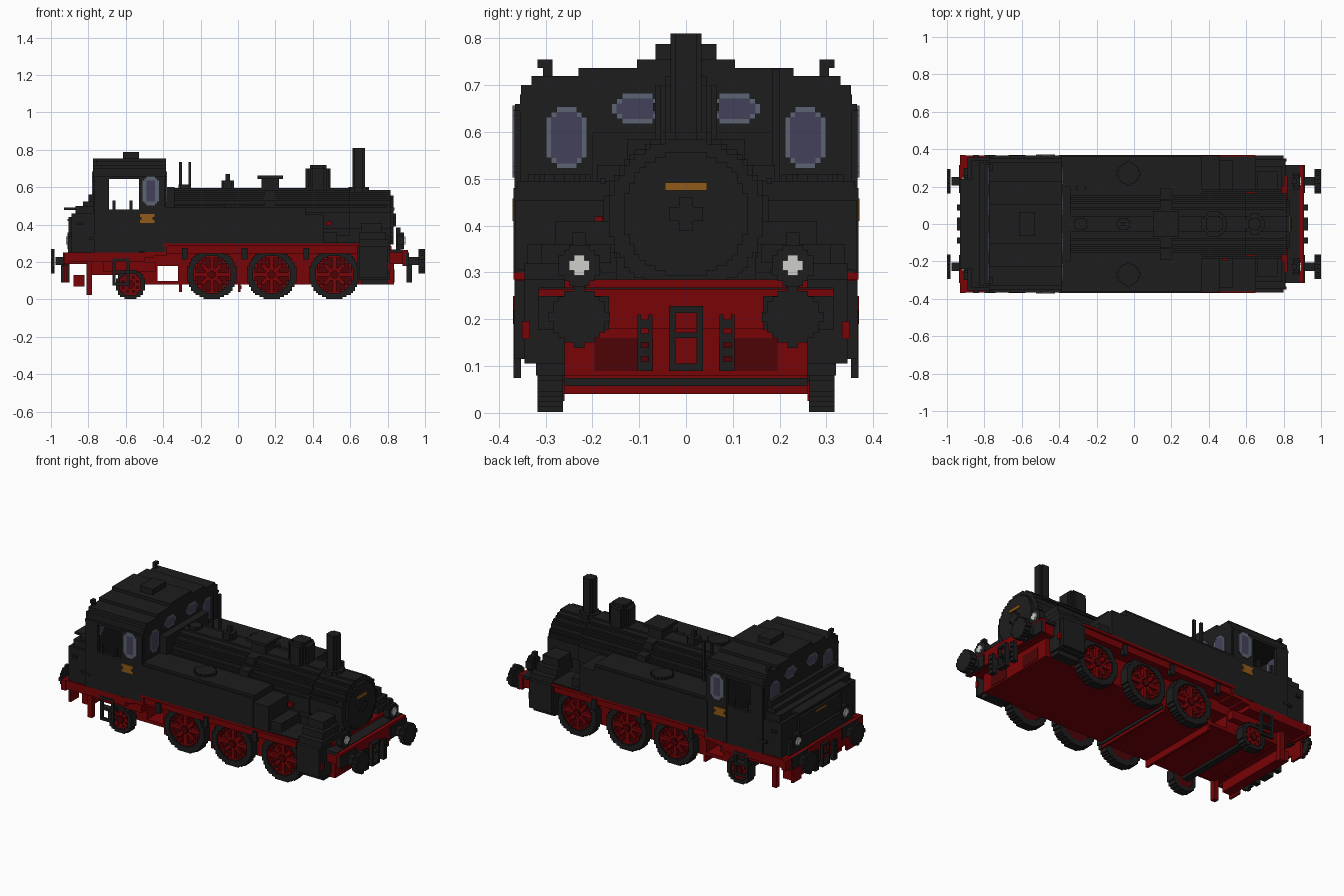
import bpy, bmesh, math
from mathutils import Vector

if "Cube" in bpy.data.objects:
    bpy.data.objects.remove(bpy.data.objects["Cube"], do_unlink=True)

V = 0.011  # edge of one stepped block


def material(name, r, g, b):
    m = bpy.data.materials.new(name)
    m.use_nodes = True
    m.diffuse_color = (r, g, b, 1)
    m.node_tree.nodes["Principled BSDF"].inputs["Base Color"].default_value = (r, g, b, 1)
    return m


BLACK, RED, DARK, GLASS, FRAME, BRASS, WHITE = range(7)
MATS = [material("black paint", .0125, .0125, .0125), material("red paint", .19, .001, .002),
        material("deep red", .075, .001, .002), material("tinted glass", .056, .052, .1),
        material("window frame", .108, .128, .17), material("brass plate", .28, .105, .009),
        material("lamp white", .62, .62, .6)]


def add_box(bm, lo, hi, mat=0):
    vs = bmesh.ops.create_cube(bm, size=1)["verts"]
    lo, hi = Vector(lo), Vector(hi)
    for v in vs:
        v.co = (lo + hi) / 2 + Vector(v.co[i] * (hi[i] - lo[i]) for i in range(3))
    for f in {f for v in vs for f in v.link_faces}:
        f.material_index = mat


def finish(name, bm, mats):
    me = bpy.data.meshes.new(name)
    bmesh.ops.recalc_face_normals(bm, faces=bm.faces)
    bm.to_mesh(me)
    bm.free()
    for m in mats:
        me.materials.append(m)
    ob = bpy.data.objects.new(name, me)
    bpy.context.collection.objects.link(ob)


def boxes(name, mat, *specs, pair=False):
    """Join boxes (x0,x1,y0,y1,z0,z1); pair repeats them on the -y side."""
    bm = bmesh.new()
    for x0, x1, y0, y1, z0, z1 in specs:
        add_box(bm, (x0, y0, z0), (x1, y1, z1))
        if pair:
            add_box(bm, (x0, -y1, z0), (x1, -y0, z1))
    finish(name, bm, [MATS[mat]])


def stepped(name, axis, d0, d1, c, half, rule):
    """Extruded block picture: rule(u, v) gives a material or None; runs are merged."""
    bm = bmesh.new()
    ax = {"x": (0, 1, 2), "y": (1, 0, 2), "z": (2, 0, 1)}[axis]
    nu, nv = (max(1, round(h / V)) for h in half)
    for j in range(-nv, nv):
        row = [rule((i + .5) * V, (j + .5) * V) for i in range(-nu, nu)] + [None]
        start = 0
        for i in range(1, len(row)):
            if row[i] != row[start]:
                if row[start] is not None:
                    lo, hi = [0] * 3, [0] * 3
                    lo[ax[0]], hi[ax[0]] = min(d0, d1), max(d0, d1)
                    lo[ax[1]], hi[ax[1]] = c[0] + (start - nu) * V, c[0] + (i - nu) * V
                    lo[ax[2]], hi[ax[2]] = c[1] + j * V, c[1] + (j + 1) * V
                    add_box(bm, lo, hi, row[start])
                start = i
    finish(name, bm, MATS)


def disc(name, axis, d0, d1, c, r, mat=BLACK):
    stepped(name, axis, d0, d1, c, (r + V, r + V),
            lambda u, v: mat if math.hypot(u, v) < r else None)


def window(name, axis, d0, d1, c, hu, hv, bu, bv):
    """Rounded pane with a frame bu wide at the sides and bv high."""
    def rule(u, v):
        du, dv = hu - abs(u), hv - abs(v)
        if du + dv < .026:
            return None
        return GLASS if du > bu and dv > bv and du + dv > bu + bv + .012 else FRAME
    stepped(name, axis, d0, d1, c, (hu, hv), rule)


# Underframe
boxes("main_frame", RED, (-.32, .82, -.26, .26, .08, .285), (-.43, -.32, -.26, .26, .18, .28),
      (-.43, -.32, -.26, .26, .08, .10), (-.58, -.43, -.26, .26, .08, .25),
      (-.78, -.58, -.26, .26, .13, .25), (-.90, -.78, -.26, .26, .19, .25))
boxes("cross_plates", RED, (-.315, -.30, -.26, .26, .04, .10), (0, .014, -.26, .26, .04, .10))
boxes("cross_bar", BLACK, (.014, .02, -.26, .26, .057, .075))
boxes("running_board", RED, (-.40, .65, .20, .368, .285, .30), (-.38, .64, .24, .355, .245, .285),
      (-.45, -.38, .24, .365, .235, .285), (-.50, -.45, .24, .365, .225, .27),
      (-.91, -.50, .24, .365, .20, .252), (-.72, -.44, .24, .30, .15, .20), pair=True)
boxes("running_board_tread", BLACK, (.40, .65, .18, .36, .298, .306), pair=True)
boxes("spring_hangers", BLACK, *[(x, x + .03, .34, .366, .215, .275) for x in (-.30, .02, .35)], pair=True)
boxes("rear_beam", RED, (-.93, -.90, -.37, .37, .19, .25), (-.93, -.915, -.30, .30, .13, .19),
      (-.88, -.82, -.24, .24, .07, .13))
boxes("rear_beam_brackets", RED, (-.93, -.915, .22, .30, .09, .13), pair=True)
boxes("rail_guards", RED, (-.81, -.78, .26, .29, .025, .20), pair=True)
boxes("front_beam", RED, (.80, .885, -.30, .30, .19, .25), (.88, .908, -.315, .315, .18, .265),
      (.80, .835, -.26, .26, .08, .19))
boxes("front_recess", DARK, (.83, .838, .07, .195, .09, .16), pair=True)
boxes("front_deck", BLACK, (.78, .885, -.315, .315, .25, .268))
boxes("trailing_axle", BLACK, (-.60, -.56, -.27, .27, .065, .105))

# Wheels
for s in (-1, 1):
    side = "left" if s > 0 else "right"
    for i, (x, r) in enumerate([(-.575, .08), (-.14, .134), (.18, .134), (.515, .134)]):
        tyre = r - (.022 if i == 0 else .036)

        def rim(u, v):
            d = math.hypot(u, v)
            return BLACK if tyre < d <= r else None

        def spokes(u, v):
            d, a = math.hypot(u, v), math.atan2(v, u)
            if d > tyre + V:
                return None
            return RED if d < .033 or d > tyre - .008 or d * abs(math.sin(4 * a)) / 4 < .0075 else None

        n = f"{side}_wheel_{i + 1}"
        stepped(n + "_tyre", "y", s * .263, s * .317, (x, r), (r + V, r + V), rim)
        disc(n + "_web", "y", s * .265, s * .288, (x, r), tyre + V, DARK)
        stepped(n + "_spokes", "y", s * .288, s * .306, (x, r), (r, r), spokes)
        disc(n + "_hub", "y", s * .30, s * .315, (x, r), .018, DARK)

# Cylinders with stepped steam chests
boxes("cylinders", BLACK, (.64, .81, .25, .345, .105, .285), (.65, .80, .25, .366, .115, .283),
      (.66, .80, .25, .32, .08, .11), (.65, .805, .20, .345, .28, .32),
      (.65, .79, .16, .31, .32, .36), (.66, .77, .14, .28, .36, .41), pair=True)
boxes("cylinder_caps", RED, (.80, .815, .333, .35, .158, .195), pair=True)

# Boiler and smokebox
boxes("boiler_saddle", BLACK, (-.39, .80, -.15, .15, .27, .42))
disc("boiler", "x", -.40, .60, (0, .42), .175)
disc("smokebox", "x", .60, .815, (0, .42), .165)
disc("smokebox_door", "x", .815, .832, (0, .425), .135)
boxes("door_handle", BLACK, (.83, .845, -.035, .035, .41, .44), (.83, .845, -.015, .015, .39, .46))
boxes("front_plate", BRASS, (.83, .838, -.045, .045, .475, .492))
boxes("boiler_bands", BLACK, (.14, .20, .06, .125, .50, .585), (.14, .20, .125, .19, .46, .53),
      (-.39, -.34, .0, .2, .40, .60), pair=True)
boxes("handrails", BLACK, (-.38, .79, .172, .184, .49, .502), pair=True)
boxes("valve_wheel", RED, (.47, .50, -.195, -.177, .395, .42))
disc("chimney_base", "z", .57, .60, (.645, 0), .055)
disc("chimney", "z", .58, .81, (.645, 0), .038)
disc("steam_dome", "z", .56, .70, (.428, 0), .07)
disc("steam_dome_cap", "z", .70, .72, (.428, 0), .048)
boxes("sand_box", BLACK, (.125, .22, -.05, .05, .58, .65), (.105, .24, -.07, .07, .645, .662))
disc("safety_valve", "z", .58, .635, (-.055, 0), .034)
disc("safety_valve_top", "z", .63, .67, (-.055, 0), .016)
disc("turret", "z", .58, .615, (-.285, 0), .036)
boxes("whistle_pipes", BLACK, (-.315, -.30, .185, .20, .49, .735), (-.265, -.25, .185, .20, .49, .735))

# Side tanks
boxes("side_tanks", BLACK, (-.40, .36, .14, .36, .30, .495), (-.40, .36, .16, .368, .30, .48),
      (.36, .46, .14, .365, .30, .455), (.46, .53, .14, .34, .30, .36), pair=True)
for s, side in ((-1, "right"), (1, "left")):
    disc(side + "_tank_filler", "z", .49, .51, (-.03, s * .27), .062)

# Cab
boxes("cab_side_walls", BLACK, (-.53, -.39, .345, .366, .255, .65), (-.77, -.53, .345, .365, .25, .48),
      (-.77, -.69, .345, .365, .48, .65), (-.58, -.565, .35, .365, .48, .53),
      (-.67, -.655, .35, .365, .48, .53), pair=True)
boxes("cab_end_walls", BLACK, (-.405, -.385, -.355, .355, .28, .68), (-.775, -.755, -.355, .355, .28, .68))
boxes("cab_floor", BLACK, (-.77, -.39, -.35, .35, .25, .30))
boxes("cab_roof", BLACK, (-.775, -.385, -.365, .365, .645, .66), (-.775, -.385, -.352, .352, .66, .70),
      (-.775, -.385, -.33, .33, .70, .72), (-.775, -.385, -.23, .23, .72, .737),
      (-.775, -.385, -.105, .105, .737, .755), (-.615, -.53, -.065, .065, .75, .788))
boxes("roof_hooks", BLACK, (-.775, -.755, .285, .305, .70, .755), (-.775, -.755, .30, .317, .737, .755), pair=True)
for s, side in ((-1, "right"), (1, "left")):
    window(side + "_side_window", "y", s * .34, s * .371, (-.467, .58), .044, .077, .017, .017)
    for end, d0, d1 in (("front", -.41, -.379), ("rear", -.78, -.75)):
        window(f"{side}_{end}_window", "x", d0, d1, (s * .255, .588), .044, .066, .012, .012)
        window(f"{side}_{end}_upper_window", "x", d0, d1, (s * .104, .65), .055, .033, .012, .012)
boxes("number_plates", BRASS, (-.525, -.447, .36, .371, .41, .426), (-.515, -.457, .36, .371, .426, .442),
      (-.525, -.447, .36, .371, .442, .458), pair=True)

# Coal bunker
boxes("bunker", BLACK, (-.89, -.765, -.355, .355, .25, .46), (-.87, -.765, -.34, .34, .46, .50),
      (-.83, -.765, -.33, .33, .50, .525), (-.80, -.765, -.32, .32, .525, .56),
      (-.91, -.88, -.30, .30, .25, .33), (-.93, -.86, -.24, .24, .478, .492),
      (-.905, -.88, -.20, .20, .34, .44))
boxes("bunker_handles", BLACK, (-.80, -.74, .35, .368, .32, .335), (-.86, -.83, .35, .368, .40, .415), pair=True)
boxes("rear_plate", BRASS, (-.912, -.904, -.05, .05, .42, .43))

# Cab steps
boxes("cab_steps", BLACK, (-.67, -.655, .352, .368, .075, .22), (-.595, -.58, .352, .368, .075, .22),
      (-.67, -.58, .352, .368, .075, .09), (-.67, -.58, .33, .368, .14, .155),
      (-.67, -.58, .33, .368, .205, .22), pair=True)

# Buffers, lamps and couplings at both ends
for e, end, shift in ((1, "front", 0), (-1, "rear", .024)):
    def along(d0, d1):
        return sorted((e * d0, e * d1))

    beam = .908 if e > 0 else .93
    boxes(end + "_buffer_plates", BLACK, (*along(beam - .01, beam + .006), .165, .316, .178, .25), pair=True)
    for s, side in ((-1, "right"), (1, "left")):
        n, y = f"{end}_{side}_", s * .228
        disc(n + "buffer_stem", "x", e * .90, e * .975, (y, .205), .028)
        disc(n + "buffer_head", "x", e * (.965 if e > 0 else .982), e, (y, .205), .062)
        disc(n + "lamp", "x", e * .85, e * (.888 + shift), (y, .315), .042)
        disc(n + "lamp_glass", "x", e * (.888 + shift), e * (.896 + shift), (y, .315), .02, WHITE)
        boxes(n + "lamp_post", BLACK, (*along(.845, .87), y - .014, y + .014, .26, .385))
    a, b = along(.90, .93 if e > 0 else .945)
    boxes(end + "_coupling", BLACK, (a, b, .022, .036, .09, .225), (a, b, 0, .036, .09, .105),
          (a, b, 0, .036, .16, .172), (a, b, 0, .036, .213, .228), pair=True)
    boxes(end + "_hoses", BLACK, (a, b, .072, .08, .09, .21), (a, b, .096, .104, .09, .21),
          *[(a, b, .072, .104, z, z + .02) for z in (.09, .12, .15, .18)], pair=True)
